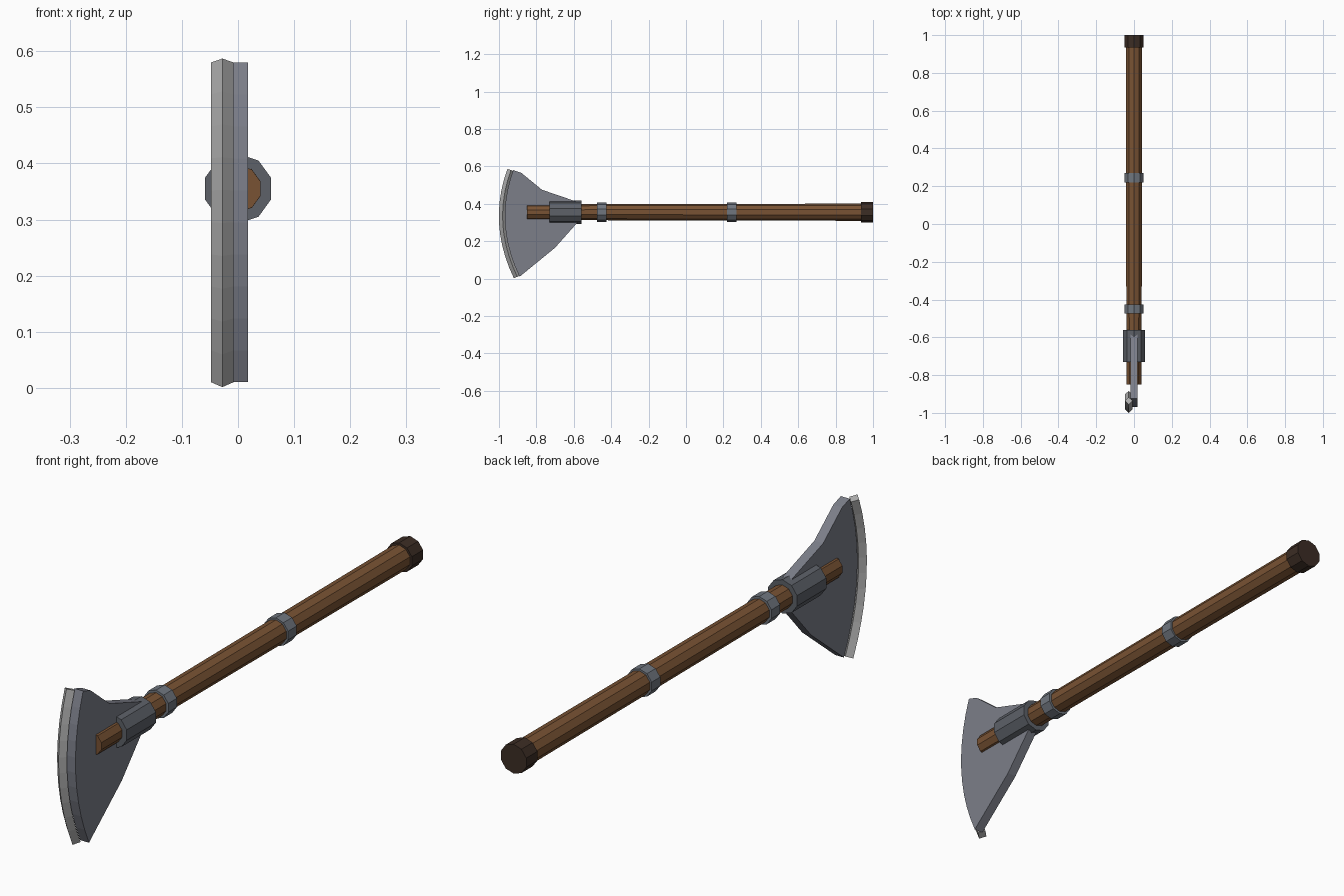
import bpy, bmesh, math
from mathutils import Vector

if "Cube" in bpy.data.objects:
    bpy.data.objects.remove(bpy.data.objects["Cube"])

AXIS_Z = 0.355   # height of the haft's centre line


def material(name, rgb):
    m = bpy.data.materials.new(name)
    m.diffuse_color = (*rgb, 1)
    m.use_nodes = True
    m.node_tree.nodes["Principled BSDF"].inputs["Base Color"].default_value = m.diffuse_color
    return m


WOOD = material("wood", (0.19, 0.085, 0.033))
LEATHER = material("dark_wood", (0.045, 0.026, 0.018))
IRON = material("dark_iron", (0.11, 0.12, 0.14))
BAND = material("band_steel", (0.16, 0.18, 0.21))
STEEL = material("blade_steel", (0.20, 0.21, 0.25))
EDGE = material("edge_steel", (0.42, 0.42, 0.42))


def loft(name, rings, mat):
    """Join equal-length rings of points into a capped solid."""
    bm = bmesh.new()
    loops = [[bm.verts.new(p) for p in ring] for ring in rings]
    n = len(loops[0])
    for a, b in zip(loops, loops[1:]):
        for i in range(n):
            j = (i + 1) % n
            bm.faces.new((a[i], a[j], b[j], b[i]))
    bm.faces.new(loops[0])
    bm.faces.new(loops[-1])
    bmesh.ops.recalc_face_normals(bm, faces=bm.faces)
    mesh = bpy.data.meshes.new(name)
    bm.to_mesh(mesh)
    bm.free()
    mesh.materials.append(mat)
    ob = bpy.data.objects.new(name, mesh)
    bpy.context.collection.objects.link(ob)
    return ob


def rod(name, y0, y1, r0, r1, mat, sides=10):
    """Faceted cylinder along y with a corner pointing up."""
    def ring(y, r):
        angles = [math.pi / 2 + math.tau * i / sides for i in range(sides)]
        return [(r * math.cos(a), y, AXIS_Z + r * math.sin(a)) for a in angles]
    return loft(name, [ring(y0, r0), ring(y1, r1)], mat)


# Haft, pommel, bands and blade socket
rod("haft", -0.85, 0.97, 0.042, 0.046, WOOD)
rod("pommel", 0.935, 1.0, 0.054, 0.054, LEATHER)
for i, y in enumerate((-0.45, 0.245)):
    rod(f"band_{i + 1}", y - 0.025, y + 0.025, 0.052, 0.052, BAND)
rod("socket", -0.73, -0.56, 0.062, 0.062, IRON)

# Curve of the cutting edge in (y, z)
P0, C, P2 = Vector((-0.936, 0.58)), Vector((-1.04, 0.295)), Vector((-0.902, 0.01))
STEPS = 10
arc = []
for i in range(STEPS + 1):
    t = i / STEPS
    point = (1 - t) ** 2 * P0 + 2 * t * (1 - t) * C + t * t * P2
    tangent = ((1 - t) * (C - P0) + t * (P2 - C)).normalized()
    arc.append((point, Vector((tangent.y, -tangent.x))))

# Blade plate: curved front, flared back
outline = [(p.x + 0.012, p.y) for p, _ in arc]
outline += [(-0.70, 0.165), (-0.58, 0.30), (-0.58, 0.41),
            (-0.77, 0.475), (-0.88, 0.565)]
loft("blade", [[(x, y, z) for y, z in outline] for x in (-0.018, 0.018)], STEEL)

# Cutting edge: diamond section swept along the arc, offset to one side
R, EDGE_X = 0.02, -0.028
loft("cutting_edge",
     [[(EDGE_X + R * dx, p.x + n.x * R * dn, p.y + n.y * R * dn)
       for dx, dn in ((1, 0), (0, 1), (-1, 0), (0, -1))] for p, n in arc],
     EDGE)
